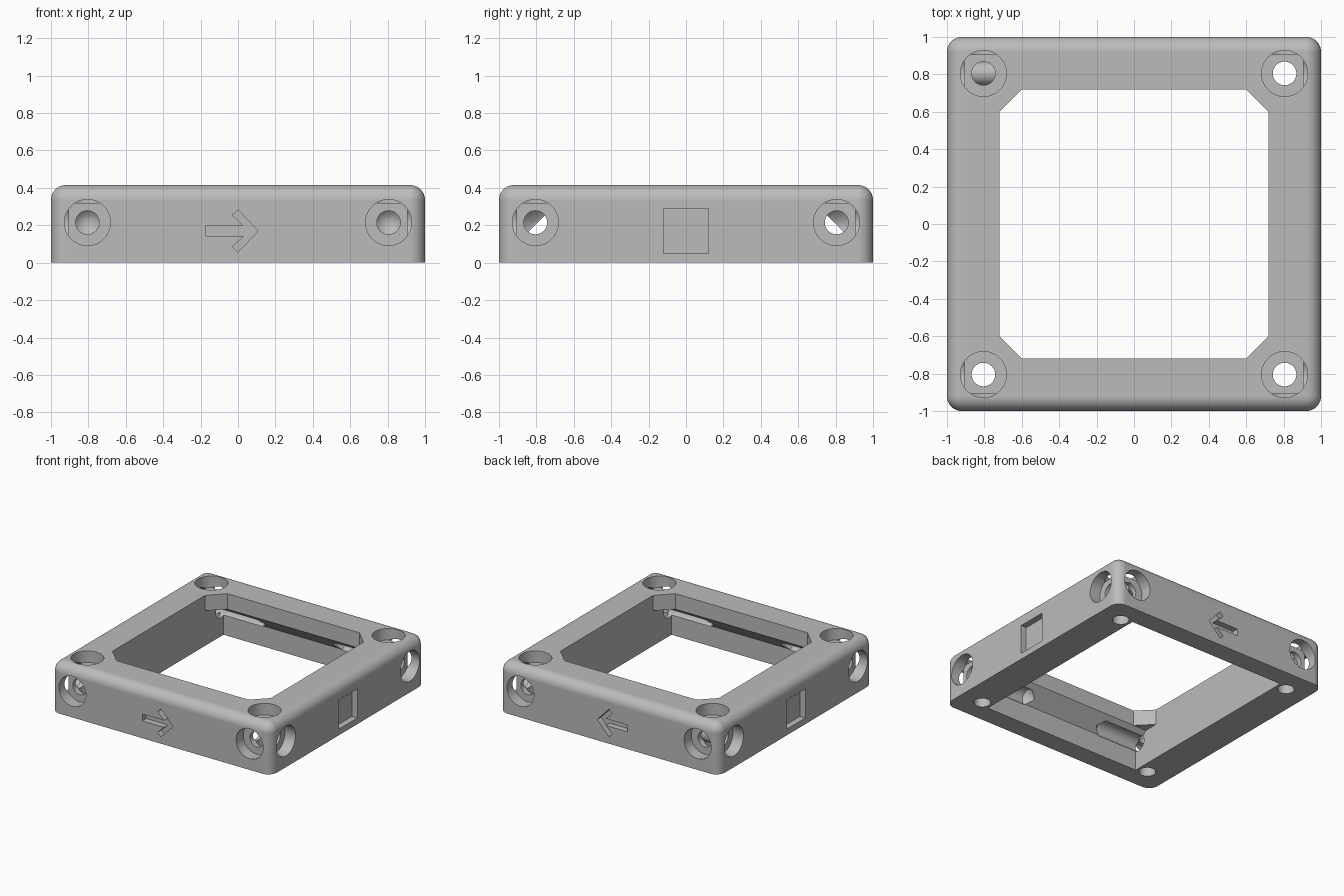
import bpy
import bmesh
import math
from mathutils import Vector

cube = bpy.data.objects.get("Cube")
if cube:
    bpy.data.objects.remove(cube, do_unlink=True)

HEIGHT = 0.415
ROUND = 0.08
HOLE = 0.805      # hole offset from the centre
HOLE_Z = 0.215
BORE, SHAFT = 0.123, 0.063

grey = bpy.data.materials.new("plain grey")
grey.use_nodes = True
colour = (0.5, 0.5, 0.5, 1)
grey.diffuse_color = colour
grey.node_tree.nodes["Principled BSDF"].inputs["Base Color"].default_value = colour


def make_object(name, bm):
    bmesh.ops.recalc_face_normals(bm, faces=bm.faces)
    mesh = bpy.data.meshes.new(name)
    bm.to_mesh(mesh)
    bm.free()
    mesh.materials.append(grey)
    obj = bpy.data.objects.new(name, mesh)
    bpy.context.collection.objects.link(obj)
    return obj


def prism(name, points, move):
    """Closed 3D outline swept along a vector."""
    bm = bmesh.new()
    face = bm.faces.new([bm.verts.new(p) for p in points])
    swept = bmesh.ops.extrude_face_region(bm, geom=[face], use_keep_orig=True)
    verts = [v for v in swept["geom"] if isinstance(v, bmesh.types.BMVert)]
    bmesh.ops.translate(bm, verts=verts, vec=move)
    return make_object(name, bm)


def drill(name, start, direction, depth):
    """Counterbored hole with a conical end, running inwards from a face."""
    profile = [(BORE, -0.1), (BORE, 0.095), (SHAFT, 0.095), (SHAFT, depth)]
    sides = 48
    bm = bmesh.new()
    turn = Vector(direction).to_track_quat("Z", "Y")

    def place(x, y, z):
        return bm.verts.new(Vector(start) + turn @ Vector((x, y, z)))

    rings = []
    for radius, d in profile:
        angles = [math.tau * i / sides for i in range(sides)]
        rings.append([place(radius * math.cos(a), radius * math.sin(a), d) for a in angles])
    tip = place(0, 0, depth + SHAFT)
    bm.faces.new(rings[0])
    for i in range(sides):
        j = (i + 1) % sides
        for a, b in zip(rings, rings[1:]):
            bm.faces.new((a[i], a[j], b[j], b[i]))
        bm.faces.new((rings[-1][i], rings[-1][j], tip))
    return make_object(name, bm)


# Body block: rounded uprights and top rim, sharp base
bm = bmesh.new()
bmesh.ops.create_cube(bm, size=1)
for v in bm.verts:
    v.co = (v.co.x * 2, v.co.y * 2, (v.co.z + 0.5) * HEIGHT)
rim = [e for e in bm.edges if any(v.co.z > 0.1 for v in e.verts)]
bmesh.ops.bevel(bm, geom=rim, offset=ROUND, segments=10, profile=0.5, affect="EDGES")
frame = make_object("square_frame", bm)

cutters = []

# Central opening with clipped corners
A, B = 0.72, 0.6
octagon = [(A, B), (B, A), (-B, A), (-A, B), (-A, -B), (-B, -A), (B, -A), (A, -B)]
cutters.append(prism("opening_cutter", [(x, y, -0.2) for x, y in octagon], (0, 0, 1)))

# Undercut with sloping roofs below the front and back walls
lip, back = 0.288, 0.84
half = [(back, -0.2), (back, lip - back + A), (A, lip)]
section = half + [(-y, z) for y, z in reversed(half)]
cutters.append(prism("undercut_cutter", [(-A, y, z) for y, z in section], (2 * A, 0, 0)))

# Counterbored holes at every corner of the top and the four sides
for sx in (-1, 1):
    for sy in (-1, 1):
        x, y = sx * HOLE, sy * HOLE
        cutters.append(drill("top_hole_cutter", (x, y, HEIGHT), (0, 0, -1), 0.6))
        cutters.append(drill("end_hole_cutter", (x, sy, HOLE_Z), (0, -sy, 0), 0.64))
        cutters.append(drill("side_hole_cutter", (sx, y, HOLE_Z), (-sx, 0, 0), 0.64))

# Arrow recesses on front and back, square recesses on the sides
MID, DEEP = 0.17, 0.05
upper = [(-0.17, 0.028), (0.03, 0.028), (-0.03, 0.085), (0, 0.113)]
arrow = upper + [(0.107, 0)] + [(x, -z) for x, z in reversed(upper)]
square = [(-0.12, -0.12), (0.12, -0.12), (0.12, 0.12), (-0.12, 0.12)]
for s in (-1, 1):
    inner = s * (1 - DEEP)
    cutters.append(prism("arrow_cutter", [(x, inner, MID + z) for x, z in arrow], (0, s * 0.2, 0)))
    cutters.append(prism("square_cutter", [(inner, y, MID + z) for y, z in square], (s * 0.2, 0, 0)))

# Carve the frame
bpy.ops.object.select_all(action="DESELECT")
bpy.context.view_layer.objects.active = frame
frame.select_set(True)
for cutter in cutters:
    cutter.hide_render = True
    cut = frame.modifiers.new("cut", "BOOLEAN")
    cut.operation = "DIFFERENCE"
    cut.solver = "EXACT"
    cut.object = cutter
    bpy.ops.object.modifier_apply(modifier=cut.name)
    bpy.data.objects.remove(cutter, do_unlink=True)

# Smooth curves, crisp edges
bpy.ops.object.shade_smooth_by_angle(angle=math.radians(30))
weighted = frame.modifiers.new("even_shading", "WEIGHTED_NORMAL")
weighted.keep_sharp = True
